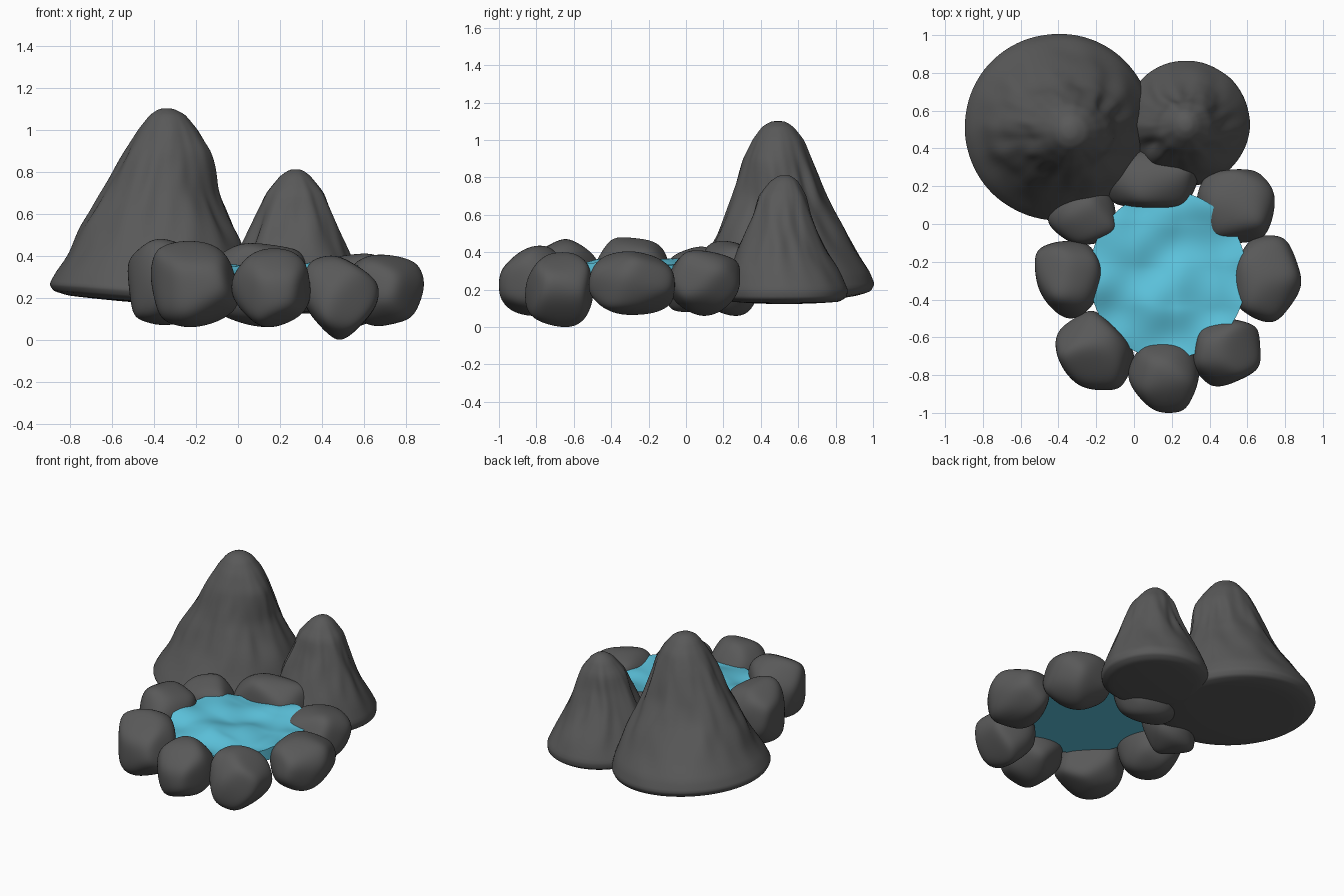
import bpy, bmesh, math, random
from mathutils import Vector, noise

if "Cube" in bpy.data.objects:
    bpy.data.objects.remove(bpy.data.objects["Cube"])


def material(name, rgb):
    m = bpy.data.materials.new(name)
    m.diffuse_color = (*rgb, 1)
    m.use_nodes = True
    m.node_tree.nodes["Principled BSDF"].inputs["Base Color"].default_value = m.diffuse_color
    return m


STONE = material("dark_stone", (0.1, 0.1, 0.1))
WATER = material("water_blue", (0.11, 0.56, 0.74))


def finish(bm, name, mat):
    bmesh.ops.recalc_face_normals(bm, faces=bm.faces)
    me = bpy.data.meshes.new(name)
    bm.to_mesh(me)
    bm.free()
    me.materials.append(mat)
    for p in me.polygons:
        p.use_smooth = True
    ob = bpy.data.objects.new(name, me)
    bpy.context.collection.objects.link(ob)
    return ob


def loft(rings, top, bottom):
    """Skin stacked rings and close both ends with a fan."""
    bm = bmesh.new()
    vs = [[bm.verts.new(p) for p in r] for r in rings]
    n = len(vs[0])
    for a, b in zip(vs, vs[1:]):
        for i in range(n):
            j = (i + 1) % n
            bm.faces.new((a[i], a[j], b[j], b[i]))
    for ring, tip in ((vs[0], top), (vs[-1], bottom)):
        t = bm.verts.new(tip)
        for i in range(n):
            bm.faces.new((ring[i], ring[(i + 1) % n], t))
    return bm


def peak(name, tip, levels, tilt, seed):
    """levels: z, left x, right x, front y, back y"""
    rings = []
    zlow, ztop = levels[-1][0], tip[2]
    # finer levels in between
    fine = []
    for a, b in zip(levels, levels[1:]):
        fine += [[p + (q - p) * k / 4 for p, q in zip(a, b)] for k in range(4)]
    fine.append(levels[-1])
    for z, x0, x1, y0, y1 in fine:
        cx, cy = (x0 + x1) / 2, (y0 + y1) / 2
        h = min(1, max(0, (z - zlow) / (ztop - zlow)))
        rough = math.sin(math.pi * h ** 1.3) ** 1.5
        ring = []
        for i in range(96):
            a = 2 * math.pi * i / 96
            c, s = math.cos(a), math.sin(a)
            # vertical folds plus finer creases
            f = 1 + rough * (.13 * noise.noise((c * 2.2 + seed, s * 2.2, z * 2.5))
                             + .08 * noise.noise((c * 4 + seed, s * 4, z * 5)))
            x, y = cx + c * f * (x1 - x0) / 2, cy + s * f * (y1 - y0) / 2
            ring.append((x, y, z - tilt * (x - cx) * (1 - h) ** 3))
        rings.append(ring)
    z, x0, x1, y0, y1 = levels[-1]
    ob = finish(loft(rings, tip, ((x0 + x1) / 2, (y0 + y1) / 2, z)), name, STONE)
    sm = ob.modifiers.new("soften", 'SMOOTH')
    sm.factor, sm.iterations = 0.5, 4


# Two rocky peaks
peak("large_peak", (-.34, .49, 1.107), [
    (1.10, -.375, -.305, .455, .53), (1.07, -.42, -.25, .405, .575),
    (1.0, -.475, -.195, .355, .63), (.9, -.54, -.14, .31, .67),
    (.8, -.59, -.115, .28, .71), (.7, -.64, -.09, .25, .75),
    (.6, -.69, -.05, .21, .80), (.5, -.745, 0, .165, .86),
    (.4, -.805, .04, .11, .92), (.3, -.87, .08, .05, .985),
    (.23, -.90, .10, .015, 1.01), (.195, -.88, .085, .035, .99),
    (.175, -.81, .03, .10, .92), (.17, -.6, -.2, .3, .7)], .085, 3.1)
peak("small_peak", (.275, .53, .815), [
    (.81, .245, .305, .495, .56), (.78, .20, .345, .45, .60),
    (.7, .135, .41, .385, .645), (.6, .095, .45, .355, .67),
    (.5, .05, .49, .315, .71), (.4, .01, .53, .27, .76),
    (.3, -.025, .575, .23, .815), (.2, -.06, .615, .20, .865),
    (.16, -.055, .61, .205, .86), (.135, -.01, .57, .24, .82),
    (.125, .15, .4, .4, .65)], .02, 7.7)


def rock(name, x, y, z, cuts, seed):
    """Rounded boulder: softened intersection of planes, fitted to a box."""
    rng = random.Random(seed)
    planes = [(Vector(c[:3]).normalized(), c[3]) for c in cuts]
    for i in range(18):
        w = 1 - 2 * (i + .5) / 18
        r, a = math.sqrt(1 - w * w), i * 2.39996 + seed
        n = Vector((r * math.cos(a), r * math.sin(a), w))
        n += Vector([rng.uniform(-.2, .2) for _ in range(3)])
        planes.append((n.normalized(), rng.uniform(.9, 1.03)))
    bm = bmesh.new()
    bmesh.ops.create_icosphere(bm, subdivisions=5, radius=1)
    for v in bm.verts:
        d = v.co.normalized()
        v.co = d * sum((max(0, d.dot(n)) / h) ** 9 for n, h in planes) ** (-1 / 9)
    for k, (lo, hi) in enumerate((x, y, z)):
        a = min(v.co[k] for v in bm.verts)
        b = max(v.co[k] for v in bm.verts)
        for v in bm.verts:
            # fitted to the range, with slightly squared-off sides
            t = 2 * (v.co[k] - a) / (b - a) - 1
            t *= 1.06 - .06 * t * t
            v.co[k] = lo + (t + 1) / 2 * (hi - lo)
    finish(bm, name, STONE)


# Ring of boulders round the pool: x, y, z ranges and the flats cut on each
ROCKS = [
    ((-.455, -.09), (-.11, .20), (.08, .43), [(-.7, .7, 0, .72), (-.6, -.8, 0, .85)]),
    ((-.16, .34), (.08, .39), (.06, .46), [(.4, .9, 0, .75), (-.8, .6, 0, .75)]),
    ((.33, .745), (-.10, .29), (.06, .41), [(-.7, -.5, -.5, .85)]),
    ((.505, .885), (-.52, -.06), (.065, .405), [(-.8, .6, 0, .82)]),
    ((.31, .67), (-.86, -.495), (.0, .40),
     [(-.7, 0, -.7, .78), (.7, 0, -.7, .75), (.5, 0, .8, .8)]),
    ((-.03, .345), (-1.0, -.605), (.06, .435), [(-.7, -.7, 0, .85), (0, -.7, .7, .85)]),
    ((-.415, .0), (-.88, -.46), (.06, .47),
     [(.7, .7, 0, .75), (-.7, -.7, 0, .85), (0, -.5, .8, .8)]),
    ((-.525, -.17), (-.50, -.09), (.07, .48), [(-.7, -.6, 0, .87)]),
]
for i, spec in enumerate(ROCKS):
    rock(f"pool_rock_{i + 1}", *spec, i + 31)


def ripple(x, y):
    return .335 + .055 * noise.noise((x * 4.5, y * 4.5, 2.3))


# Rippled pool with a flat underside
rings = []
for k in range(1, 31):
    ring = []
    for i in range(96):
        a = 2 * math.pi * i / 96
        x, y = .18 + .415 * k / 30 * math.cos(a), -.27 + .445 * k / 30 * math.sin(a)
        ring.append((x, y, ripple(x, y)))
    rings.append(ring)
rings.append([(x, y, .27) for x, y, z in rings[-1]])
water = finish(loft(rings, (.18, -.27, ripple(.18, -.27)), (.18, -.27, .27)),
               "pool_water", WATER)
bpy.context.view_layer.objects.active = water
water.select_set(True)
bpy.ops.object.shade_smooth_by_angle(angle=math.radians(50))
